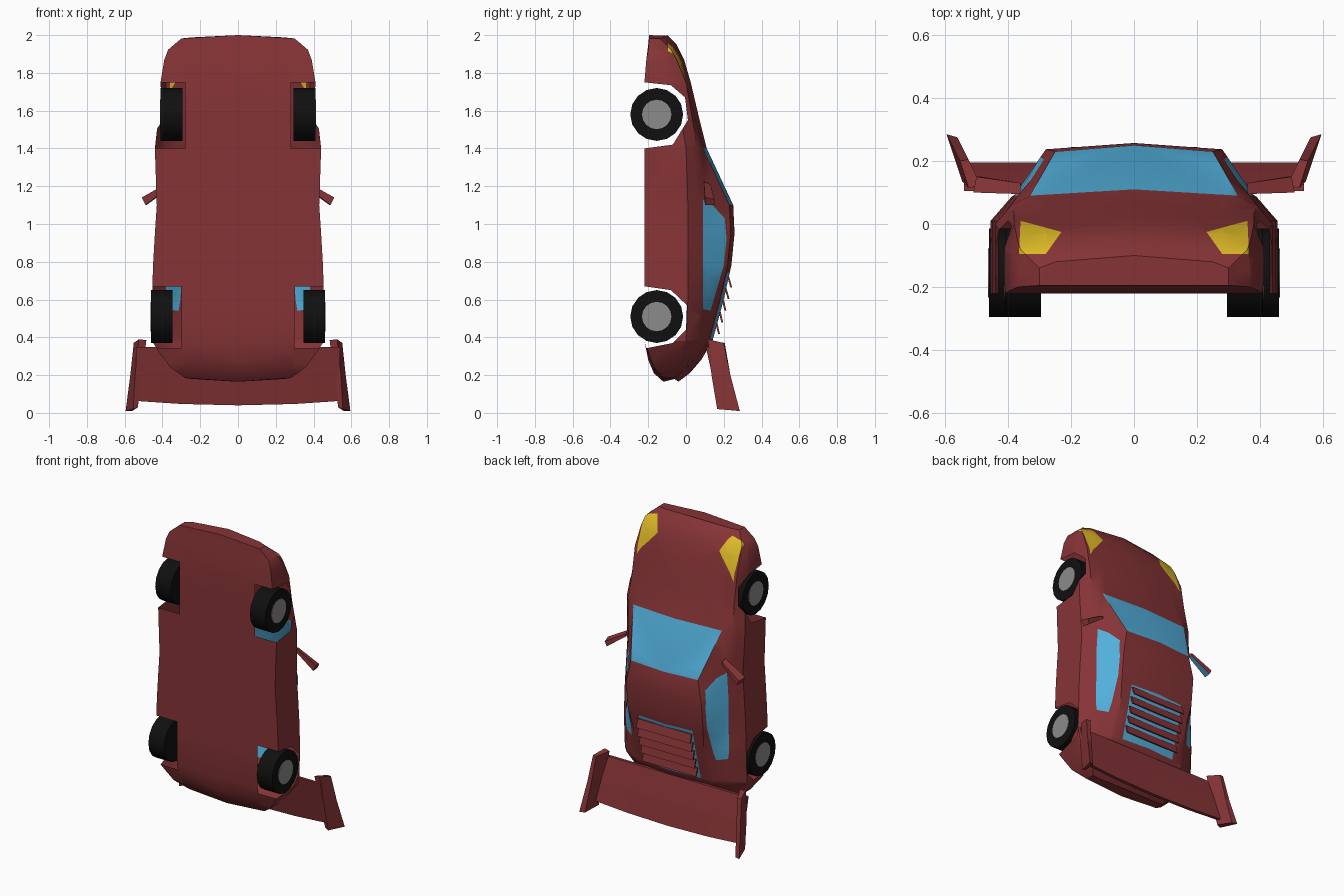
import bpy
import bmesh
from math import pi
from mathutils import Vector, Matrix

cube = bpy.data.objects.get("Cube")
if cube:
    bpy.data.objects.remove(cube)


def material(name, r, g, b):
    mat = bpy.data.materials.new(name)
    mat.use_nodes = True
    mat.diffuse_color = (r, g, b, 1)
    mat.node_tree.nodes["Principled BSDF"].inputs["Base Color"].default_value = (r, g, b, 1)
    return mat


RED = material("dark red paint", .24, .034, .037)
GLASS = material("blue glass", .085, .43, .71)
YELLOW = material("yellow lamp", .73, .49, .02)
RUBBER = material("black rubber", .005, .005, .005)
METAL = material("grey metal", .26, .26, .26)


def finish(name, bm, mats, smooth_angle=None):
    """Turn a bmesh into a scene object."""
    mesh = bpy.data.meshes.new(name)
    bm.to_mesh(mesh)
    bm.free()
    for mat in mats:
        mesh.materials.append(mat)
    obj = bpy.data.objects.new(name, mesh)
    bpy.context.collection.objects.link(obj)
    if smooth_angle:
        bpy.ops.object.select_all(action='DESELECT')
        obj.select_set(True)
        bpy.context.view_layer.objects.active = obj
        bpy.ops.object.shade_smooth_by_angle(angle=smooth_angle)
    return obj


def loft(sections):
    """Skin a row of closed rings and cap both ends."""
    bm = bmesh.new()
    rings = [[bm.verts.new(p) for p in ring] for ring in sections]
    count = len(rings[0])
    for a, b in zip(rings, rings[1:]):
        for i in range(count):
            j = (i + 1) % count
            bm.faces.new((a[i], a[j], b[j], b[i]))
    bm.faces.new(rings[0])
    bm.faces.new(rings[-1])
    bmesh.ops.recalc_face_normals(bm, faces=bm.faces)
    return bm


def cut_region(bm, poly, axes, test):
    """Cut a convex outline into the tested faces, return the faces inside."""
    u, v = axes
    centre = Vector((sum(p[0] for p in poly), sum(p[1] for p in poly))) / len(poly)
    planes = []
    for p, q in zip(poly, poly[1:] + poly[:1]):
        co, no = Vector((0, 0, 0)), Vector((0, 0, 0))
        co[u], co[v] = p
        no[u], no[v] = q[1] - p[1], p[0] - q[0]
        mid = Vector((0, 0, 0))
        mid[u], mid[v] = centre
        if (mid - co).dot(no) > 0:
            no = -no
        planes.append((co, no))
        faces = [f for f in bm.faces if test(f.calc_center_median())]
        geom = set(faces)
        for f in faces:
            geom.update(f.edges)
            geom.update(f.verts)
        bmesh.ops.bisect_plane(bm, geom=list(geom), plane_co=co, plane_no=no, dist=1e-5)
    inside = []
    for f in bm.faces:
        c = f.calc_center_median()
        if test(c) and all((c - co).dot(no) < 0 for co, no in planes):
            inside.append(f)
    return inside


# Body stations, nose to tail: z, floor, side width, side height,
# shoulder width, shoulder height, roof edge width, crown height
STATIONS = [
    (2.0, -.195, .30, -.17, .30, -.14, .25, -.10),
    (1.95, -.2, .37, -.14, .36, -.08, .27, -.05),
    (1.87, -.21, .39, -.1, .37, -.05, .28, -.01),
    (1.75, -.22, .41, -.08, .38, 0, .28, .025),
    (1.58, -.22, .42, -.03, .38, .03, .28, .065),
    (1.4, -.22, .44, 0, .39, .06, .33, .11),
    (1.1, -.22, .43, .01, .37, .09, .25, .25),
    (.95, -.22, .44, .01, .38, .09, .28, .257),
    (.78, -.22, .45, .01, .38, .09, .28, .24),
    (.6, -.22, .455, .01, .39, .085, .26, .2),
    (.38, -.22, .455, 0, .4, .06, .28, .14),
    (.28, -.2, .42, -.03, .37, .03, .28, .08),
    (.21, -.17, .36, -.05, .33, 0, .26, .02),
    (.165, -.12, .28, -.08, .28, -.06, .24, -.04),
]


def body_ring(z, floor, w, side, ws, shoulder, wr, crown):
    half = [(w, floor), (w, side), (ws, shoulder), (wr, crown - .02)]
    outline = [(0, floor)] + half + [(0, crown)] + [(-x, y) for x, y in reversed(half)]
    bow = -.2 if z > 1.9 else .25 if z < .3 else 0
    return [Vector((x, y, z + bow * x * x)) for x, y in outline]


# Body shell
body = loft([body_ring(*s) for s in STATIONS])
body.faces.ensure_lookup_table()

# Windscreen: the upper band of the sloping section
for f in body.faces:
    c = f.calc_center_median()
    if 1.1 < c.z < 1.4 and c.y > .13 and abs(c.x) < .25:
        f.material_index = 1

# Side windows, head lamps and rear glass
side_window = [(.09, .55), (.13, .54), (.2, .78), (.215, .92), (.205, 1.03), (.14, 1.1), (.09, 1.13)]
lamp = [(.36, .01), (.365, -.095), (.28, -.095), (.23, -.025)]
rear_glass = [(-.2, .39), (.2, .39), (.2, .74), (-.2, .74)]
for s in (1, -1):
    for f in cut_region(body, side_window, (1, 2), lambda c: c.x * s > .2 and c.y > 0):
        f.material_index = 1
    for f in cut_region(body, [(x * s, y) for x, y in lamp], (0, 1),
                        lambda c: c.z > 1.65 and c.y > -.15):
        f.material_index = 2
for f in cut_region(body, rear_glass, (0, 2), lambda c: c.y > .1 and c.z < 1):
    f.material_index = 1

# Open wheel arches in the hollow shell
front_arch = [(-.3, 1.75), (-.22, 1.75), (-.08, 1.735), (-.005, 1.67), (.01, 1.55), (-.07, 1.42), (-.22, 1.4), (-.3, 1.4)]
rear_arch = [(-.3, .34), (-.22, .34), (-.07, .37), (0, .44), (.005, .57), (-.08, .65), (-.22, .67), (-.3, .67)]
for arch, inner in ((front_arch, .28), (rear_arch, .3)):
    for s in (1, -1):
        bmesh.ops.bisect_plane(body, geom=body.verts[:] + body.edges[:] + body.faces[:],
                               plane_co=(s * inner, 0, 0), plane_no=(1, 0, 0))
        hole = cut_region(body, arch, (1, 2), lambda c: c.x * s > inner)
        bmesh.ops.delete(body, geom=hole, context='FACES')
finish("body", body, [RED, GLASS, YELLOW], pi / 6)


# Wheels with hub discs
def disc(name, x, z, radius, depth, mat):
    bm = bmesh.new()
    place = Matrix.Translation((x, -.155, z)) @ Matrix.Rotation(pi / 2, 4, 'Y')
    bmesh.ops.create_cone(bm, cap_ends=True, segments=16, radius1=radius,
                          radius2=radius, depth=depth, matrix=place)
    finish(name, bm, [mat], pi / 6)


for side, s in (("left", 1), ("right", -1)):
    for end, x, z in (("front", .352, 1.58), ("rear", .403, .51)):
        disc(f"{end}_{side}_tyre", s * x, z, .14, .115, RUBBER)
        disc(f"{end}_{side}_hub", s * (x + .058), z, .078, .006, METAL)

# Rear window louvres
CROWN = [(s[0], s[-1]) for s in STATIONS]


def crown_at(z):
    for (za, ya), (zb, yb) in zip(CROWN, CROWN[1:]):
        if zb <= z <= za:
            return yb + (ya - yb) * (z - zb) / (za - zb)


for i in range(5):
    top = .72 - i * .062
    low = top - .055
    y0, y1 = crown_at(top) - .008, crown_at(low) + .03
    ring = [(y0, top), (y0 + .01, top), (y1, low), (y1 - .01, low)]
    finish(f"louvre_{i + 1}", loft([[(x, y, z) for y, z in ring] for x in (-.2, .2)]), [RED])

# Tail wing, gently bowed along its rear edge
wing = []
for x in (-.54, -.3, 0, .3, .54):
    rear = .04 + .08 * x * x
    wing.append([(x, .105, .35), (x, .125, .35), (x, .165, .19), (x, .195, rear),
                 (x, .172, rear), (x, .14, .19)])
finish("tail_wing", loft(wing), [RED])

# Wing end plates and door mirrors, mirrored left and right
PLATE = [
    [(.485, .12, .385), (.525, .115, .39), (.552, .2, .37), (.525, .205, .37)],
    [(.51, .14, .2), (.545, .135, .2), (.57, .235, .2), (.54, .235, .2)],
    [(.53, .17, .03), (.555, .165, .02), (.595, .285, .01), (.56, .275, .01)],
]
MIRROR = [
    [(.36, .095, 1.225), (.36, .13, 1.21), (.36, .13, 1.19), (.36, .095, 1.2)],
    [(.51, .1, 1.14), (.5, .15, 1.13), (.485, .15, 1.1), (.49, .1, 1.1)],
]
for side, s in (("left", 1), ("right", -1)):
    for part, rings in (("wing_end_plate", PLATE), ("door_mirror", MIRROR)):
        bm = loft([[(x * s, y, z) for x, y, z in ring] for ring in rings])
        bm.normal_update()
        if part == "door_mirror":
            for f in bm.faces:
                f.material_index = int(f.normal.z < -.5)
        finish(f"{side}_{part}", bm, [RED, GLASS])
